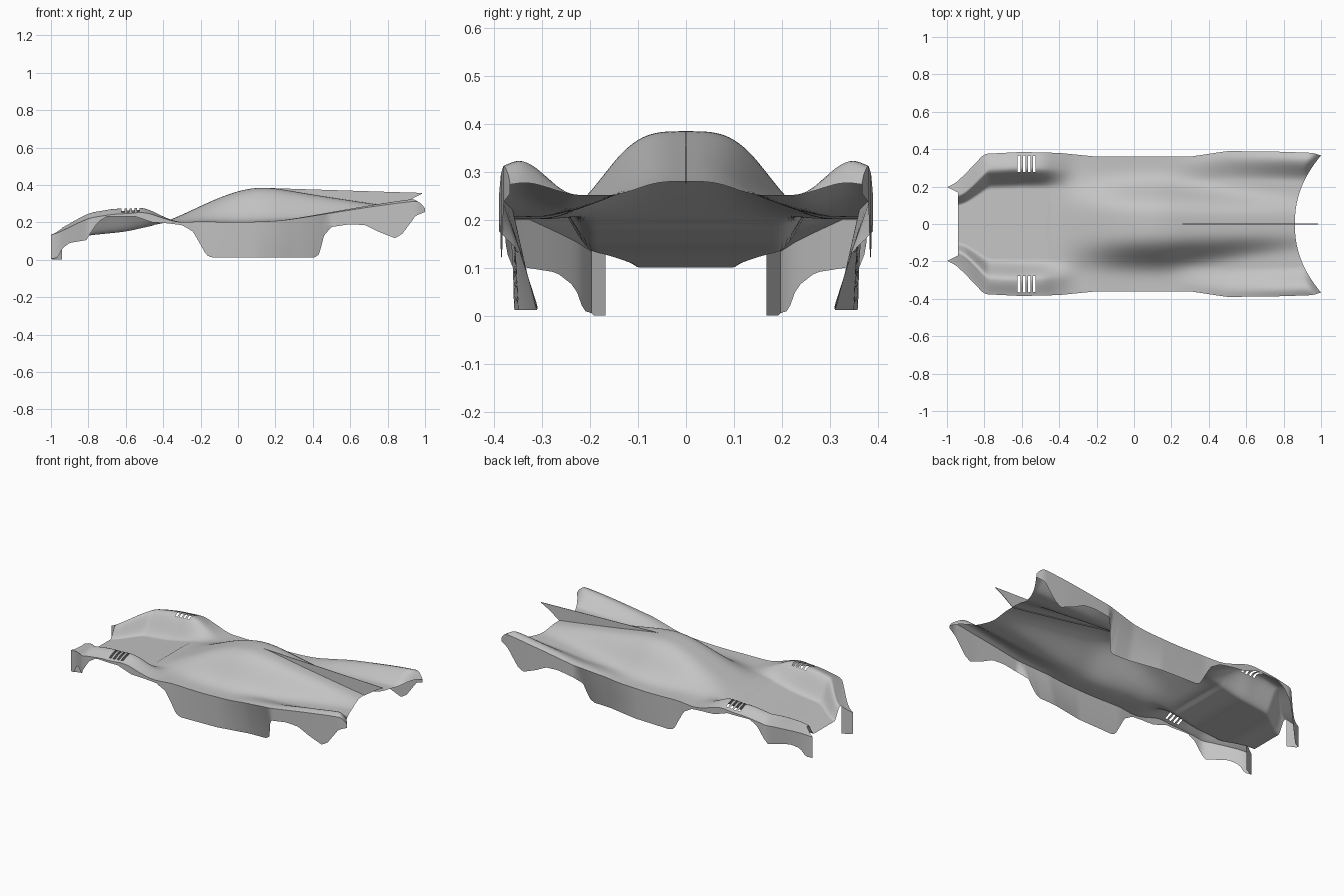
import bpy, bmesh, math

old = bpy.data.objects.get("Cube")
if old:
    bpy.data.objects.remove(old, do_unlink=True)

grey = bpy.data.materials.new("body_grey")
grey.use_nodes = True
colour = (0.55, 0.55, 0.55, 1.0)
grey.diffuse_color = colour
grey.node_tree.nodes["Principled BSDF"].inputs["Base Color"].default_value = colour

# Lengthwise guide curves: (x, value)
half_width = [(-1, .195), (-.95, .222), (-.9, .27), (-.8, .375), (-.6, .385), (-.4, .38),
              (-.2, .36), (.3, .36), (.5, .39), (.8, .386), (.96, .38), (1, .365)]
deck = [(-1, .09), (-.94, .1), (-.8, .13), (-.6, .15), (-.4, .195), (-.2, .205),
        (0, .2), (.3, .21), (.5, .225), (.7, .24), (.86, .25), (1, .255)]
ridge = [(-.42, .19), (-.3, .24), (-.2, .287), (-.1, .332), (0, .367), (.1, .386),
         (.2, .382), (.45, .34), (.76, .293), (.87, .278), (1, .27)]
canopy_width = [(-.3, .19), (.15, .19), (.6, .135), (.9, .11)]
fender_rise = [(-1, .05), (-.9, .085), (-.8, .12), (-.65, .13), (-.5, .108), (-.4, .035),
               (-.32, 0), (.2, 0), (.5, .03), (.7, .05), (.95, .073)]
lower_edge = [(-1, .005), (-.965, .01), (-.94, .06), (-.9, .09), (-.81, .105), (-.79, .14),
              (-.75, .2), (-.7, .232), (-.55, .232), (-.46, .2), (-.38, .195), (-.3, .185),
              (-.24, .15), (-.2, .08), (-.17, .025), (-.14, .012), (.41, .012), (.435, .03),
              (.46, .13), (.5, .175), (.6, .19), (.68, .185), (.75, .15), (.84, .115),
              (.88, .14), (.95, .235), (1, .255)]
skirt_inset = [(-.2, 0), (.1, .01), (.43, .07), (.5, 0)]


def lerp_curve(curve, x):
    if x <= curve[0][0]:
        return curve[0][1]
    for (xa, a), (xb, b) in zip(curve, curve[1:]):
        if x <= xb:
            return a + (b - a) * (x - xa) / (xb - xa)
    return curve[-1][1]


def soft(curve, x, reach=.04):
    return sum(lerp_curve(curve, x + reach * k / 3) for k in range(-3, 4)) / 7


def step(a, b, t):
    t = min(max((t - a) / (b - a), 0), 1)
    return t * t * (3 - 2 * t)


def fender_profile(x, v):
    rear = step(-.2, .3, x)
    inner, crest = .5 + .1 * rear, .78 + .13 * rear
    return step(inner, crest, v) * (1 - .25 * step(crest, 1.05, v))


def height(x, y, v):
    base = soft(deck, x)
    canopy = max(soft(ridge, x) - base, 0) if x > -.45 else 0
    bell = math.exp(-(y / soft(canopy_width, x)) ** 3.5)
    return base + canopy * bell + soft(fender_rise, x) * fender_profile(x, v)


def deck_point(xn, v):
    # Pull the nose back between the tips, and hollow the tail edge
    x = xn + .06 * min((1 - v) / .15, 1) * max((-.7 - xn) / .3, 0)
    x -= .14 * (1 - v ** 2.2) * max((xn - .5) / .5, 0)
    y = soft(half_width, xn, .015) * v
    roll = .05 * max((xn - .95) / .05, 0) ** 2 * fender_profile(xn, v)
    return (x, y, height(x, y, v) - roll)


def finish(name, bm):
    mesh = bpy.data.meshes.new(name)
    bm.to_mesh(mesh)
    bm.free()
    mesh.materials.append(grey)
    obj = bpy.data.objects.new(name, mesh)
    bpy.context.collection.objects.link(obj)
    bpy.ops.object.select_all(action="DESELECT")
    obj.select_set(True)
    bpy.context.view_layer.objects.active = obj
    bpy.ops.object.shade_smooth_by_angle(angle=math.radians(40))
    return obj


def skin(bm, rows, keep=lambda i, j: True):
    for i in range(len(rows) - 1):
        for j in range(len(rows[0]) - 1):
            if keep(i, j):
                bm.faces.new((rows[i][j], rows[i + 1][j], rows[i + 1][j + 1], rows[i][j + 1]))


# Body shell: upper deck, side skirt and nose blade as one half, mirrored
LONG, WIDE, DEEP = 148, 40, 6
bm = bmesh.new()
stations = [-1 + 2 * i / LONG for i in range(LONG + 1)]
upper = [[bm.verts.new(deck_point(x, j / WIDE)) for j in range(WIDE + 1)] for x in stations]


def not_vent(i, j):
    # Five louvre slots in each front fender
    x = (stations[i] + stations[i + 1]) / 2
    y = upper[i][j].co.y
    return not (-.633 < x < -.508 and .275 < y < .36 and i % 2 == 0)


skin(bm, upper, not_vent)

side = []
for x, row in zip(stations, upper):
    top = row[-1].co
    bottom = min(lerp_curve(lower_edge, x), top.z - .006)
    inset = lerp_curve(skirt_inset, x)
    side.append([row[-1]] + [
        bm.verts.new((top.x, top.y - inset * k / DEEP, top.z + (bottom - top.z) * k / DEEP))
        for k in range(1, DEEP + 1)])
skin(bm, side)

first = round(WIDE * .85)
blade = [[upper[0][j], bm.verts.new((upper[0][j].co.x, upper[0][j].co.y, 0))]
         for j in range(first, WIDE)]
blade.append([upper[0][WIDE], side[0][-1]])
skin(bm, blade)
bmesh.ops.recalc_face_normals(bm, faces=bm.faces)
if sum(f.normal.z for f in bm.faces) < 0:
    bmesh.ops.reverse_faces(bm, faces=bm.faces)
body = finish("body_shell", bm)
mirror = body.modifiers.new("mirror", "MIRROR")
mirror.use_axis = (False, True, False)
mirror.merge_threshold = .0005

# Tail fin: thin plate from the canopy top to a swept tip
bm = bmesh.new()
ribs = []
for k in range(21):
    x = .17 + .69 * k / 20
    ribs.append((x, height(x, 0, 0) - .004, .383 - .032 * (x - .17)))
ribs += [(.93, .325, .359), (.985, .354, .357)]
for y in (-.0015, .0015):
    skin(bm, [[bm.verts.new((x, y, low)), bm.verts.new((x, y, max(high, low + .001)))]
              for x, low, high in ribs])
rim = [e for e in bm.edges if e.is_boundary]
bmesh.ops.bridge_loops(bm, edges=rim)
bmesh.ops.recalc_face_normals(bm, faces=bm.faces)
finish("tail_fin", bm)
